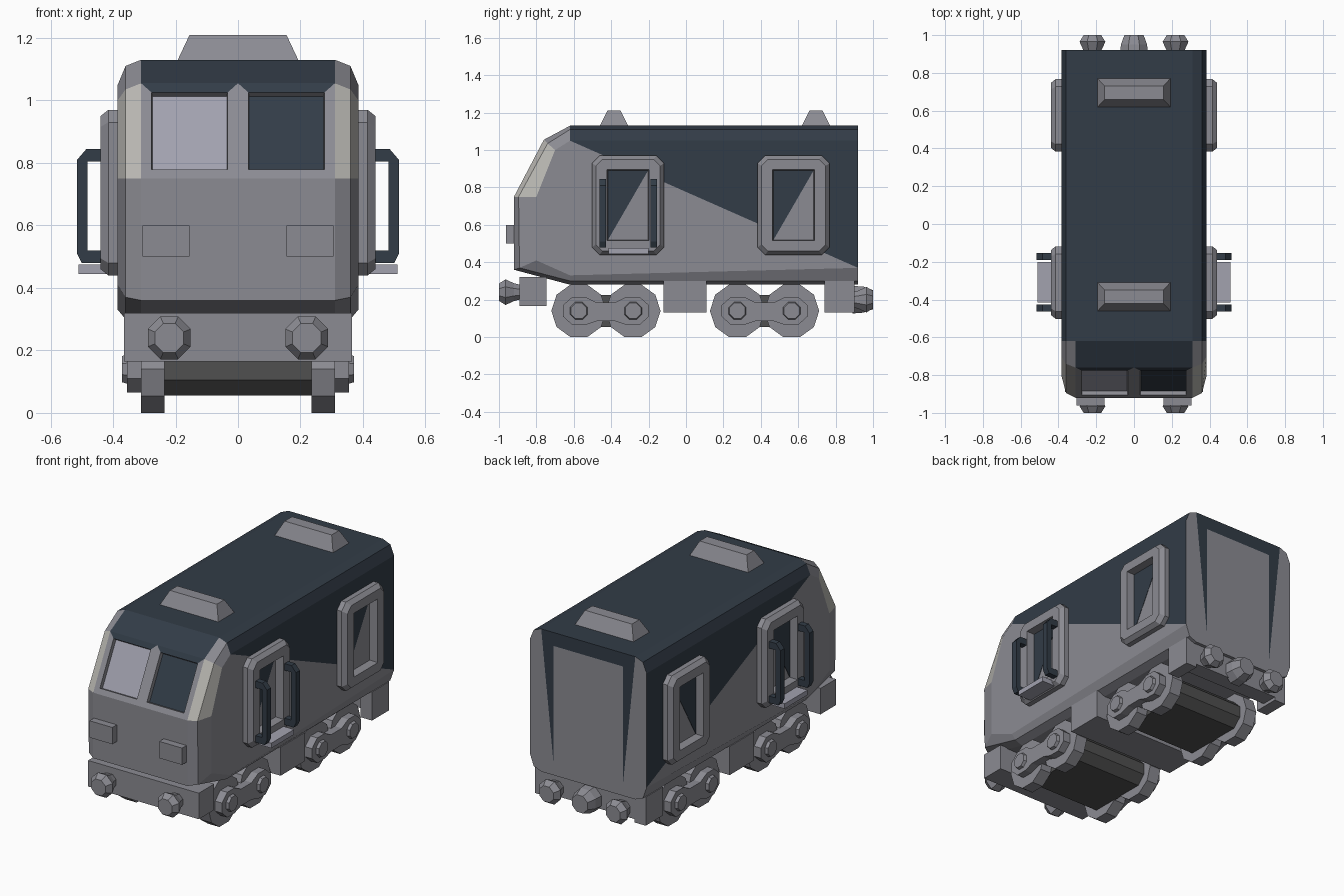
import bpy, bmesh, math

if "Cube" in bpy.data.objects:
    bpy.data.objects.remove(bpy.data.objects["Cube"])


def paint(name, *rgb):
    m = bpy.data.materials.new(name)
    m.diffuse_color = (*rgb, 1)
    m.use_nodes = True
    m.node_tree.nodes["Principled BSDF"].inputs["Base Color"].default_value = m.diffuse_color
    return m


grey = paint("grey_paint", .26, .26, .29)
navy = paint("navy_paint", .032, .045, .063)
glass = paint("pale_glass", .36, .36, .43)
pale = paint("pale_trim", .50, .49, .46)
iron = paint("dark_iron", .08, .08, .08)


def finish(name, bm, mats=(grey,), mirror=False):
    bmesh.ops.remove_doubles(bm, verts=bm.verts[:], dist=1e-5)
    bmesh.ops.recalc_face_normals(bm, faces=bm.faces[:])
    me = bpy.data.meshes.new(name)
    bm.to_mesh(me)
    bm.free()
    ob = bpy.data.objects.new(name, me)
    bpy.context.collection.objects.link(ob)
    for m in mats:
        me.materials.append(m)
    if mirror:
        ob.modifiers.new("mirror", 'MIRROR')
    return ob


def bridge(bm, loops):
    """Skin a list of closed loops; returns vertex rows and the face grid."""
    rows = [[bm.verts.new(p) for p in lp] for lp in loops]
    n = len(rows[0])
    grid = [[bm.faces.new((a[j], a[(j + 1) % n], b[(j + 1) % n], b[j])) for j in range(n)]
            for a, b in zip(rows, rows[1:])]
    return rows, grid


def loft(name, loops, mat=grey, mirror=False):
    bm = bmesh.new()
    rows, _ = bridge(bm, loops)
    bm.faces.new(rows[0])
    bm.faces.new(rows[-1])
    return finish(name, bm, (mat,), mirror)


def box(name, x, y, z, mat=grey, mirror=False):
    loops = [[(a, y[0], z[0]), (a, y[1], z[0]), (a, y[1], z[1]), (a, y[0], z[1])] for a in x]
    return loft(name, loops, mat, mirror)


def ngon(cy, cz, r, n, rot=0.0):
    return [(cy + r * math.cos(rot + math.tau * i / n), cz + r * math.sin(rot + math.tau * i / n))
            for i in range(n)]


def at_x(x, pts):
    return [(x, y, z) for y, z in pts]


def chamfered(cy, cz, hy, hz, c):
    out = []
    for sy, sz, flip in ((1, 1, 0), (-1, 1, 1), (-1, -1, 0), (1, -1, 1)):
        pair = [(cy + sy * hy, cz + sz * (hz - c)), (cy + sy * (hy - c), cz + sz * hz)]
        out += pair[::-1] if flip else pair
    return out


# Car body: side profiles skinned across the width
mid = [(.92, .28), (-.62, .28), (-.92, .36), (-.92, .75), (-.76, 1.055), (-.62, 1.13), (.92, 1.13)]
shoulder = [(.92, .30), (-.62, .30), (-.89, .37), (-.895, .75), (-.74, 1.035), (-.62, 1.11), (.92, 1.11)]
side = [(.92, .37), (-.62, .33), (-.80, .41), (-.80, .75), (-.70, 1.0), (-.62, 1.05), (.92, 1.05)]
xs = (-.385, -.36, -.31, 0, .31, .36, .385)
bm = bmesh.new()
rows, grid = bridge(bm, [at_x(x, p) for x, p in
                         zip(xs, (side, shoulder, mid, mid, mid, shoulder, side))])
dark = []
for r in (rows[0], rows[-1]):
    bm.faces.new((r[0], r[1], r[5]))
    dark.append(bm.faces.new((r[0], r[5], r[6])))
    bm.faces.new(r[1:6])
dark += [strip[5] for strip in grid] + [strip[4] for strip in grid[2:4]]
for f in dark:
    f.material_index = 1
for k in (0, 1, 4, 5):
    grid[k][3].material_index = 3
bmesh.ops.recalc_face_normals(bm, faces=bm.faces[:])
# Recessed windscreen panes under a dark header
panes = [grid[2][3], grid[3][3]]
rim = bmesh.ops.inset_individual(bm, faces=panes, thickness=.033, use_even_offset=True)
for f in rim["faces"]:
    if f.calc_center_median().z > 1.02:
        f.material_index = 1
bmesh.ops.inset_individual(bm, faces=panes, thickness=.003, depth=-.022, use_even_offset=True)
panes[0].material_index = 2
panes[1].material_index = 1
# Rear end panel with a dark surround tapering down both sides
rim = bmesh.ops.inset_region(bm, faces=[grid[2][6], grid[3][6]], thickness=.08, use_even_offset=True)
for f in rim["faces"]:
    c = f.calc_center_median()
    if c.z > 1:
        f.material_index = 1
    elif abs(c.x) > .24:
        top = max((v for v in f.verts if abs(v.co.x) > .3), key=lambda v: v.co.z)
        low = min((v for v in f.verts if abs(v.co.x) < .3), key=lambda v: v.co.z)
        other, _ = bmesh.utils.face_split(f, top, low)
        max((f, other), key=lambda g: g.calc_center_median().z).material_index = 1
finish("car_body", bm, (grey, navy, glass, pale))

# Side window and door frames with recessed, half shaded glass
for name, cy in (("door", -.31), ("window", .575)):
    loft(name + "_frame", [at_x(x, chamfered(cy, .705, hy, hz, c)) for x, hy, hz, c in (
        (.37, .192, .265, .04), (.415, .192, .265, .04), (.44, .172, .245, .035),
        (.44, .112, .19, 0), (.39, .108, .186, 0))], mirror=True)
    tri = [(cy - .107, .52), (cy - .107, .89), (cy + .107, .89)]
    loft(name + "_glass_shade", [at_x(x, tri) for x in (.388, .392)], navy, True)

# Door handrails and step
rail = [(.43, .845), (.485, .845), (.515, .81), (.515, .51), (.50, .48),
        (.43, .48), (.43, .52), (.482, .52), (.482, .805), (.43, .805)]
for name, cy in (("handrail_front", -.445), ("handrail_rear", -.172)):
    loft(name, [[(x, cy + d, z) for x, z in rail] for d in (-.018, .018)], navy, True)
box("door_step", (.42, .51), (-.415, -.20), (.445, .475), glass, True)

# Headlights
box("headlight", (.155, .305), (-.962, -.90), (.50, .60), mirror=True)

# Roof vents
for name, cy in (("roof_vent_front", -.385), ("roof_vent_rear", .695)):
    loft(name, [[(sx * hx, cy + sy * hy, z) for sx, sy in ((-1, -1), (1, -1), (1, 1), (-1, 1))]
                for hx, hy, z in ((.195, .078, 1.125), (.155, .035, 1.21))])

# End beams, corner blocks and underfloor equipment box
box("front_beam", (-.365, .365), (-.89, -.745), (.165, .32))
box("rear_beam", (-.365, .365), (.80, .90), (.15, .30))
box("rear_corner_block", (.29, .365), (.74, .90), (.13, .30), mirror=True)
box("underfloor_box", (-.365, .365), (-.12, .11), (.13, .30))


# Faceted buffers and rear coupler
def buffer(name, cx, cz, s, steps, mirror):
    loft(name, [[(x, s * y, z) for x, z in ngon(cx, cz, r, 8, math.pi / 8)] for y, r in steps],
         mirror=mirror)


knob = ((.88, .04), (.92, .052), (.965, .074), (1.0, .05))
buffer("front_buffer", .22, .24, -1, knob, True)
buffer("rear_buffer", .22, .20, 1, knob, True)
buffer("rear_coupler", 0, .20, 1, ((.89, .08), (.95, .075), (1.0, .055)), False)

# Bogies: wheels, drum between them, side frames and axle hubs
for tag, c in (("front", -.428), ("rear", .42)):
    for k, cy in enumerate((c - .145, c + .145)):
        loft(f"{tag}_wheel_{k + 1}", [at_x(x, ngon(cy, .14, .147, 10)) for x in (.235, .31)],
             mirror=True)
        loft(f"{tag}_axle_hub_{k + 1}", [at_x(x, ngon(cy, .14, r, 8, math.pi / 8))
                                         for x, r in ((.34, .055), (.372, .045))], mirror=True)
    loft(f"{tag}_bogie_drum", [at_x(x, chamfered(c, .14, .235, .085, .05)) for x in (-.24, .24)], iron)
    q = [(.05, .185), (.11, .215), (.18, .215), (.23, .17), (.23, .11), (.18, .065), (.11, .065), (.05, .085)]
    frame = [(c + y, z) for y, z in q] + [(c - y, z) for y, z in reversed(q)]
    loft(f"{tag}_bogie_frame", [at_x(x, frame) for x in (.23, .355)], mirror=True)
